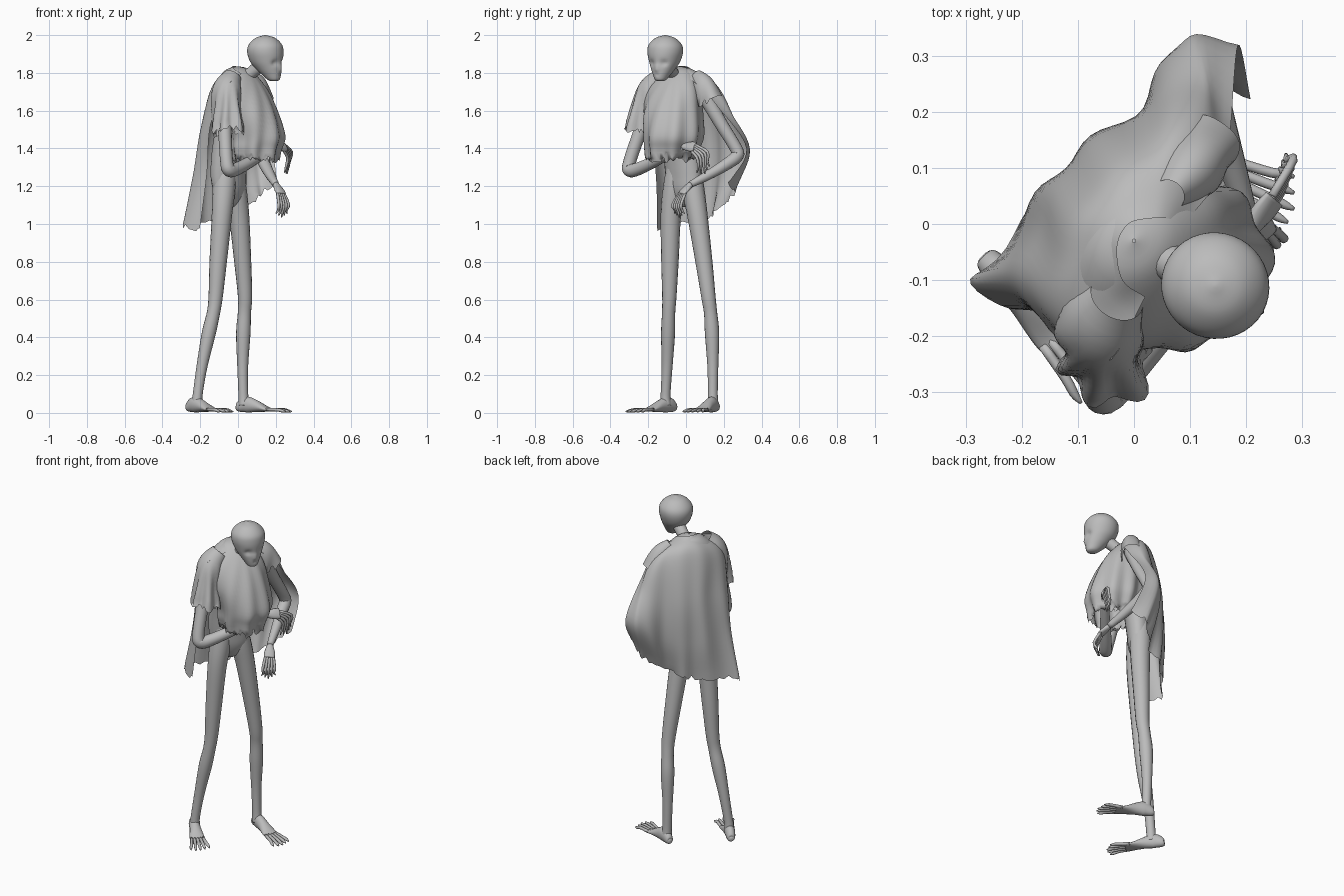
import bpy, bmesh, math, random
from mathutils import Vector

random.seed(4)
cube = bpy.data.objects.get("Cube")
if cube:
    bpy.data.objects.remove(cube)

UP = Vector((0, 0, 1))
FWD = Vector((1, -1, 0)).normalized()

grey = bpy.data.materials.new("plain grey")
grey.use_nodes = True
grey.diffuse_color = (0.5, 0.5, 0.5, 1)
for node in grey.node_tree.nodes:
    if node.type == 'BSDF_PRINCIPLED':
        node.inputs["Base Color"].default_value = grey.diffuse_color


def smooth_path(points, steps):
    """Catmull-Rom curve through points of any dimension."""
    pts = [Vector(p) for p in points]
    pts = [pts[0] * 2 - pts[1]] + pts + [pts[-1] * 2 - pts[-2]]
    out = []
    for a, b, c, d in zip(pts, pts[1:], pts[2:], pts[3:]):
        for s in range(steps):
            t = s / steps
            out.append((b * 2 + (c - a) * t + (a * 2 - b * 5 + c * 4 - d) * t * t
                        + (b * 3 - a - c * 3 + d) * t ** 3) * 0.5)
    return out + [pts[-2]]


def skin(name, rows, closed=True, caps=True):
    """Surface through rows of points."""
    bm = bmesh.new()
    grid = [[bm.verts.new(p) for p in row] for row in rows]
    n = len(grid[0])
    for lower, upper in zip(grid, grid[1:]):
        for j in range(n if closed else n - 1):
            k = (j + 1) % n
            bm.faces.new((lower[j], lower[k], upper[k], upper[j]))
    if closed and caps:
        bm.faces.new(grid[0])
        bm.faces.new(grid[-1])
    bmesh.ops.recalc_face_normals(bm, faces=bm.faces)
    mesh = bpy.data.meshes.new(name)
    bm.to_mesh(mesh)
    bm.free()
    mesh.materials.append(grey)
    obj = bpy.data.objects.new(name, mesh)
    bpy.context.collection.objects.link(obj)
    mesh.shade_smooth()
    return obj


def tube(name, points, ref=FWD, axis=None, sides=16, steps=5, caps=True):
    """Elliptic tube; each point is x, y, z, half size along ref, half size across."""
    path = smooth_path([tuple(p) + (p[-1],) * (5 - len(p)) for p in points], steps)
    rows = []
    for i, p in enumerate(path):
        t = axis or (path[min(i + 1, len(path) - 1)] - path[max(i - 1, 0)]).to_3d()
        t = Vector(t[:3]).normalized()
        u = (ref - t * ref.dot(t)).normalized()
        v = t.cross(u)
        centre = Vector(p[:3])
        ring = [math.tau * j / sides for j in range(sides)]
        rows.append([centre + u * max(p[3], .001) * math.cos(a)
                     + v * max(p[4], .001) * math.sin(a) for a in ring])
    return skin(name, rows, caps=caps)


def drape(obj, x, y, folds, amount, top, hem):
    """Folds that deepen downwards, and a ragged hem."""
    for v in obj.data.vertices:
        out = Vector((v.co.x - x, v.co.y - y, 0))
        angle = math.atan2(out.y, out.x)
        depth = max(top - v.co.z, 0)
        v.co += out.normalized() * amount * depth * math.sin(folds * angle + 5 * depth)
        if v.co.z < hem:
            v.co.z += random.uniform(-.025, .015)


# head with brow, eye hollows and nose
face = Vector((.87, -.49, 0)).normalized()
cheek = UP.cross(face)
skull = Vector((.145, -.11, 0))
profile = [(1.756, .052, .018, .016), (1.765, .049, .034, .03), (1.79, .037, .052, .045),
           (1.82, .022, .069, .062), (1.86, .006, .088, .081), (1.91, 0, .097, .094),
           (1.95, 0, .088, .087), (1.985, 0, .052, .052), (2.0, 0, .004, .004)]
head = tube("head", [tuple(skull + face * f + UP * z) + (d, w) for z, f, d, w in profile],
            face, UP, sides=40)
features = [(.036, 1.852, -.014, .016), (-.036, 1.852, -.014, .016),
            (0, 1.818, .008, .011), (0, 1.835, .006, .01), (0, 1.79, -.004, .008)]
for v in head.data.vertices:
    rel = v.co - skull
    if rel.dot(face) > .02:
        for side, z, push, size in features:
            d2 = (rel.dot(cheek) - side) ** 2 + (rel.z - z) ** 2
            v.co += face * push * math.exp(-d2 / size ** 2)

tube("neck", [(.01, -.05, 1.73, .045), (.055, -.065, 1.785, .034), (.12, -.095, 1.84, .035)])

# waist and pelvis
tube("pelvis", [(.0, -.05, 1.6, .09, .11), (-.04, -.03, 1.42, .075, .11),
                (-.05, -.015, 1.27, .07, .115), (-.045, -.01, 1.18, .06, .105),
                (-.04, -.01, 1.12, .035, .06), (-.04, -.01, 1.09, .01, .02)], axis=UP, sides=24)

# cloth over the chest
chest = tube("chest_cloth", [(.0, -.03, 1.835, .003, .003), (.0, -.035, 1.81, .065, .08),
                             (.015, -.06, 1.72, .115, .155), (.05, -.07, 1.6, .145, .165),
                             (.09, -.065, 1.47, .155, .15), (.088, -.075, 1.4, .138, .135),
                             (.092, -.09, 1.345, .115, .11)], axis=UP, sides=64, caps=False)
drape(chest, .06, -.06, 9, .03, 1.78, 1.37)

# cloth sleeves over the upper arms
sleeve = tube("right_sleeve", [(-.03, -.13, 1.78, .05, .05), (-.06, -.18, 1.71, .08, .07),
                               (-.06, -.22, 1.6, .08, .065), (-.05, -.245, 1.49, .085, .072)],
              sides=40, caps=False)
drape(sleeve, -.06, -.22, 7, .06, 1.75, 1.53)
flap = tube("left_shoulder_cloth", [(.06, .05, 1.785, .03, .04), (.095, .09, 1.73, .055, .065),
                                    (.12, .13, 1.645, .06, .075)], sides=40, caps=False)
drape(flap, .11, .12, 5, .05, 1.75, 1.66)

# cloak: each row runs from the right edge, round the back, to the left edge
neckline = [(.02, -.13, 1.795), (-.02, -.1, 1.82), (-.03, -.04, 1.835), (-.01, .0, 1.835),
            (.03, .01, 1.83), (.06, .01, 1.815), (.09, .0, 1.785)]
shoulders = [(-.05, -.25, 1.735), (-.13, -.16, 1.72), (-.125, -.04, 1.74), (-.07, .06, 1.76),
             (.02, .13, 1.75), (.1, .16, 1.73), (.16, .09, 1.71)]
middle = [(-.14, -.2, 1.53), (-.195, -.11, 1.5), (-.16, .02, 1.5), (-.1, .12, 1.5),
          (.01, .19, 1.52), (.11, .25, 1.58), (.17, .17, 1.62)]
lower = [(-.16, -.165, 1.26), (-.232, -.1, 1.26), (-.18, .035, 1.25), (-.1, .13, 1.25),
         (.015, .21, 1.27), (.075, .325, 1.38), (.18, .325, 1.4)]
hem = [(-.2, -.155, .965), (-.285, -.105, .99), (-.18, .02, 1.02), (-.08, .125, 1.03),
       (.03, .16, 1.07), (.11, .25, 1.15), (.2, .23, 1.21)]
columns = [smooth_path(column, 7) for column in zip(neckline, shoulders, middle, lower, hem)]
sheet = [smooth_path(row, 7) for row in zip(*columns)]
for i, row in enumerate(sheet):
    for j, p in enumerate(row):
        p -= FWD * .012 * i / len(sheet) * math.sin(j * .8 + i * .1)
for p in sheet[-1]:
    p.z += random.uniform(-.015, .015)
skin("cloak", sheet, closed=False)

# legs
tube("right_leg", [(-.06, -.045, 1.34, .05), (-.073, -.06, 1.2, .06), (-.085, -.08, 1.05, .054),
                   (-.105, -.085, .8, .046), (-.118, -.088, .62, .038), (-.13, -.092, .53, .035),
                   (-.155, -.095, .42, .037), (-.19, -.1, .25, .029), (-.213, -.108, .1, .026),
                   (-.217, -.108, .04, .03)])
tube("left_leg", [(-.035, .02, 1.34, .05), (-.017, .035, 1.2, .06), (.005, .06, 1.05, .054),
                  (.025, .095, .8, .045), (.037, .118, .62, .038), (.034, .13, .53, .035),
                  (.028, .138, .42, .038), (.025, .142, .25, .029), (.028, .142, .1, .026),
                  (.032, .142, .04, .03)])


# long bony feet
def foot(side, heel, direction):
    d = Vector(direction).normalized()
    across = UP.cross(d)
    at = lambda along, off, z: tuple(Vector(heel) + d * along + across * off + UP * z)
    tube(side + "_foot", [at(-.02, 0, .028) + (.006, .008), at(-.01, 0, .029) + (.024, .022),
                          at(.035, 0, .044) + (.042, .029), at(.09, 0, .036) + (.033, .032),
                          at(.16, 0, .019) + (.013, .042), at(.2, 0, .013) + (.006, .04)], UP)
    for i in range(-2, 3):
        reach = .31 - .012 * abs(i + .5)
        tube(side + "_toe", [at(.17, i * .016, .018) + (.009,), at(.24, i * .021, .016) + (.009,),
                             at(reach - .02, i * .025, .01) + (.008,),
                             at(reach, i * .026, .007) + (.003,)], UP, sides=8, steps=3)


foot("right", (-.255, -.07, 0), (.67, -.72, 0))
foot("left", (.01, .155, 0), (.9, -.42, 0))

# arms
tube("right_arm", [(-.08, -.17, 1.7, .042), (-.07, -.24, 1.5, .036), (-.06, -.298, 1.33, .034),
                   (-.045, -.298, 1.285, .036), (.0, -.245, 1.295, .034), (.1, -.13, 1.35, .028),
                   (.2, -.015, 1.41, .018)])
tube("left_arm", [(.1, .09, 1.7, .042), (.115, .18, 1.54, .035), (.125, .265, 1.4, .033),
                  (.13, .27, 1.36, .034), (.14, .22, 1.32, .032), (.17, .12, 1.26, .026),
                  (.2, .025, 1.21, .018)])


# hands with thin bent fingers
def hand(side, wrist, knuckles, tips, spread):
    w, k, t, s = Vector(wrist), Vector(knuckles), Vector(tips), Vector(spread).normalized()
    tube(side + "_palm", [tuple(w) + (.017, .016), tuple(w.lerp(k, .6)) + (.03, .014),
                          tuple(k) + (.03, .01)], s, sides=12)
    bend = k + (k - w) * .4 + (t - k) * .3
    for i in range(-2, 3):
        off = s * i * .013
        end = k.lerp(t, 1 - .08 * abs(i)) + off * 1.5
        tube(side + "_finger", [tuple(k.lerp(w, .2) + off * .8) + (.008,),
                                tuple(bend + off * 1.3) + (.008,),
                                tuple(bend.lerp(end, .6) + off * .2) + (.007,),
                                tuple(end) + (.003,)], s, sides=8, steps=3)


hand("right", (.2, -.015, 1.41), (.25, .045, 1.41), (.26, .1, 1.265), (.3, .8, .4))
hand("left", (.2, .025, 1.21), (.23, -.025, 1.16), (.23, -.035, 1.035), (.7, .6, 0))
